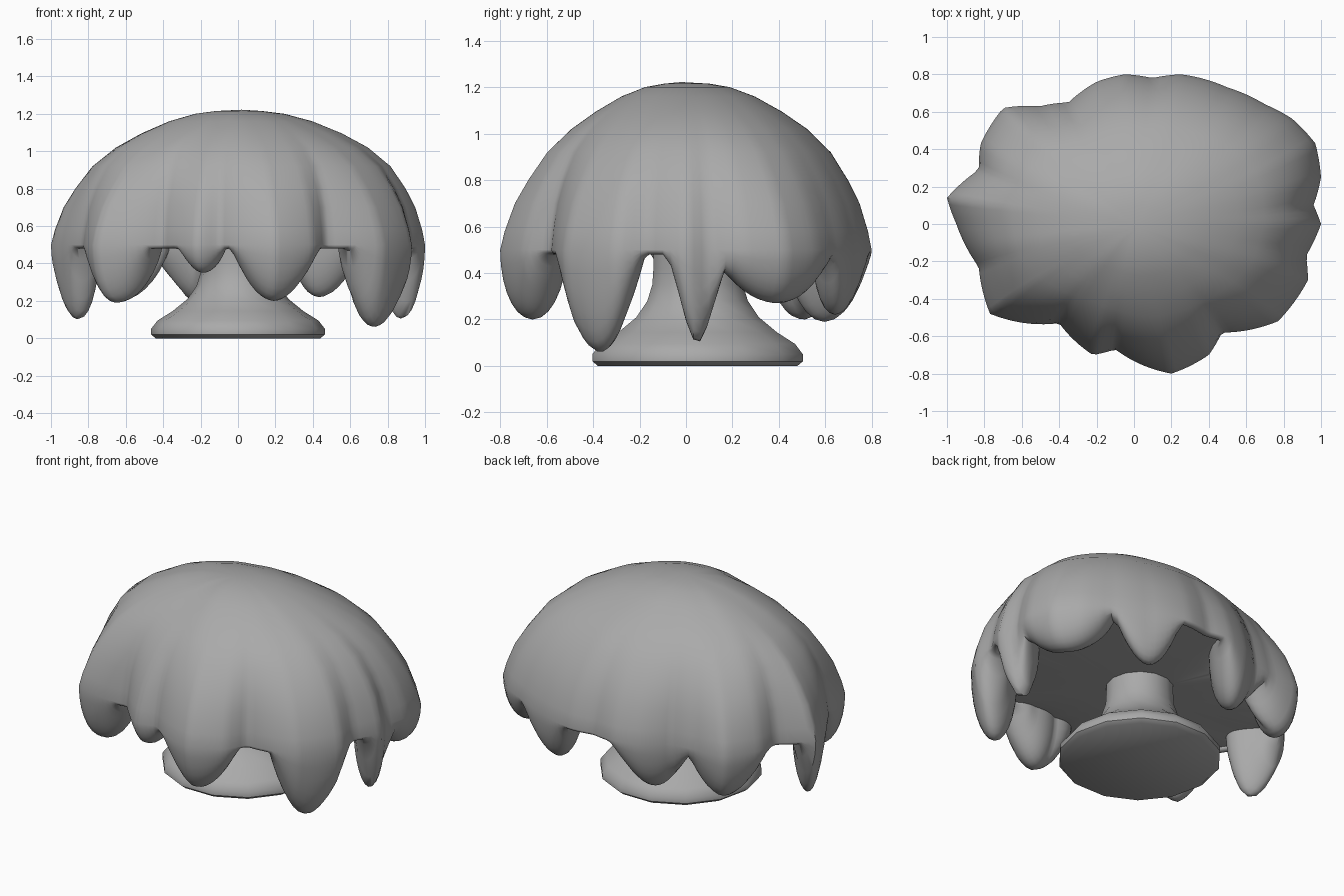
import bpy, bmesh, math

COLUMNS = 180

if "Cube" in bpy.data.objects:
    bpy.data.objects.remove(bpy.data.objects["Cube"])

grey = bpy.data.materials.new("plain grey")
grey.use_nodes = True
colour = (0.4, 0.4, 0.4, 1)
grey.diffuse_color = colour
grey.node_tree.nodes["Principled BSDF"].inputs["Base Color"].default_value = colour

# Plan outline of the cap, counter-clockwise
OUTLINE = [(1, 0), (.96, .1), (1, .25), (.97, .43), (.85, .56), (.7, .64), (.5, .73),
           (.25, .8), (.1, .78), (-.05, .8), (-.2, .76), (-.35, .65), (-.5, .63), (-.7, .62),
           (-.82, .43), (-.83, .29), (-1, .14), (-.95, 0), (-.83, -.23), (-.77, -.48),
           (-.4, -.53), (-.22, -.7), (-.1, -.67), (.2, -.8), (.4, -.7), (.47, -.58),
           (.77, -.52), (.93, -.3), (.92, -.17)]

# Drips: tip x, tip y, half width, tip height, pointedness
DRIPS = [(.2, -.68, .26, .2, 1.2), (.71, -.36, .22, .06, 1.1), (.88, .05, .16, .1, 2.6),
         (.78, .37, .27, .27, .8), (.4, .59, .17, .22, .9), (-.22, .61, .22, .19, 1.1),
         (-.59, .48, .23, .2, 1.1), (-.87, .02, .16, .1, 1.1), (-.65, -.41, .22, .19, 1.1),
         (-.19, -.62, .14, .35, 1.1)]

# Dome section: share of the outline radius, height
DOME = [(.13, 1.215), (.25, 1.2), (.4, 1.16), (.56, 1.095), (.7, 1.02), (.82, .92),
        (.9, .8), (.95, .7), (.985, .58)]
RIM = .5


def angle_gap(a, b):
    return (a - b + math.pi) % math.tau - math.pi


def outline_radius(angle):
    """Radius of the outline in a direction, straight between its points."""
    for p, q in zip(OUTLINE, OUTLINE[1:] + OUTLINE[:1]):
        start = math.atan2(p[1], p[0])
        span = angle_gap(math.atan2(q[1], q[0]), start)
        share = angle_gap(angle, start) / span
        if 0 <= share < 1:
            return math.hypot(*p) * (1 - share) + math.hypot(*q) * share
    return 1


def drip_at(angle):
    """Depth and thickness of the drip in a direction."""
    depth, thickness = .02, .05
    for x, y, half, tip, power in DRIPS:
        u = angle_gap(angle, math.atan2(y, x)) * math.hypot(x, y) / half
        if abs(u) < 1:
            bump = (1 - u * u) ** power
            if bump * (RIM - tip) > depth:
                depth = bump * (RIM - tip)
                thickness = .05 + min(half, .22) * math.sqrt(bump)
    return depth, thickness


def skin(name, rings, top=None, bottom=None):
    """Join rings of points with quads and close both ends."""
    bm = bmesh.new()
    rows = [[bm.verts.new(p) for p in ring] for ring in rings]
    for a, b in zip(rows, rows[1:]):
        for i in range(len(a)):
            j = (i + 1) % len(a)
            bm.faces.new((a[i], b[i], b[j], a[j]))
    for row, pole in ((rows[0], top), (rows[-1], bottom)):
        if pole is None:
            bm.faces.new(row)
        else:
            centre = bm.verts.new(pole)
            for i in range(len(row)):
                bm.faces.new((centre, row[i], row[(i + 1) % len(row)]))
    bmesh.ops.recalc_face_normals(bm, faces=bm.faces[:])
    mesh = bpy.data.meshes.new(name)
    bm.to_mesh(mesh)
    bm.free()
    mesh.materials.append(grey)
    obj = bpy.data.objects.new(name, mesh)
    bpy.context.collection.objects.link(obj)
    bpy.ops.object.select_all(action="DESELECT")
    obj.select_set(True)
    bpy.context.view_layer.objects.active = obj
    bpy.ops.object.shade_smooth_by_angle(angle=math.radians(50))
    return obj


# Cap directions, with the detailed and the softened outline
angles = [math.tau * i / COLUMNS for i in range(COLUMNS)]
radii = [outline_radius(a) for a in angles]
window = range(-12, 13)
soft = [sum(radii[(i + k) % COLUMNS] for k in window) / len(window) for i in range(COLUMNS)]
drips = [drip_at(a) for a in angles]


def polar(angle, radius, z, squash=1):
    return (radius * math.cos(angle), radius * math.sin(angle) * squash, z)


# Dome rings, where the rim folds fade out towards the crown
rings = []
for share, z in DOME:
    fold = share ** 5
    squash = 1 - .36 * share * (1 - share)
    rings.append([polar(a, share * (s + (r - s) * fold), z, squash)
                  for a, r, s in zip(angles, radii, soft)])

# Rim rolling down each drip and back up inside
STEPS = 14
for step in range(STEPS + 1):
    turn = math.pi * step / STEPS
    rings.append([polar(a, r - thickness * (1 - math.cos(turn)) / 2,
                        RIM - depth * math.sin(turn))
                  for a, r, (depth, thickness) in zip(angles, radii, drips)])

# Nearly flat underside
for share, z in ((.6, .485), (.3, .48)):
    rings.append([polar(a, share * s, z) for a, s in zip(angles, soft)])
skin("dripping_cap", rings, (.02, -.02, 1.222), (0, 0, .48))

# Flared foot and neck
FOOT = [(.195, .55), (.195, .42), (.2, .35), (.222, .28), (.27, .21), (.35, .145),
        (.43, .095), (.465, .05), (.465, .02), (.44, 0)]
SIDES = 14
foot = skin("flared_stem", [[polar(math.tau * i / SIDES, r, z) for i in range(SIDES)]
                            for r, z in FOOT])
foot.location.y = .05
